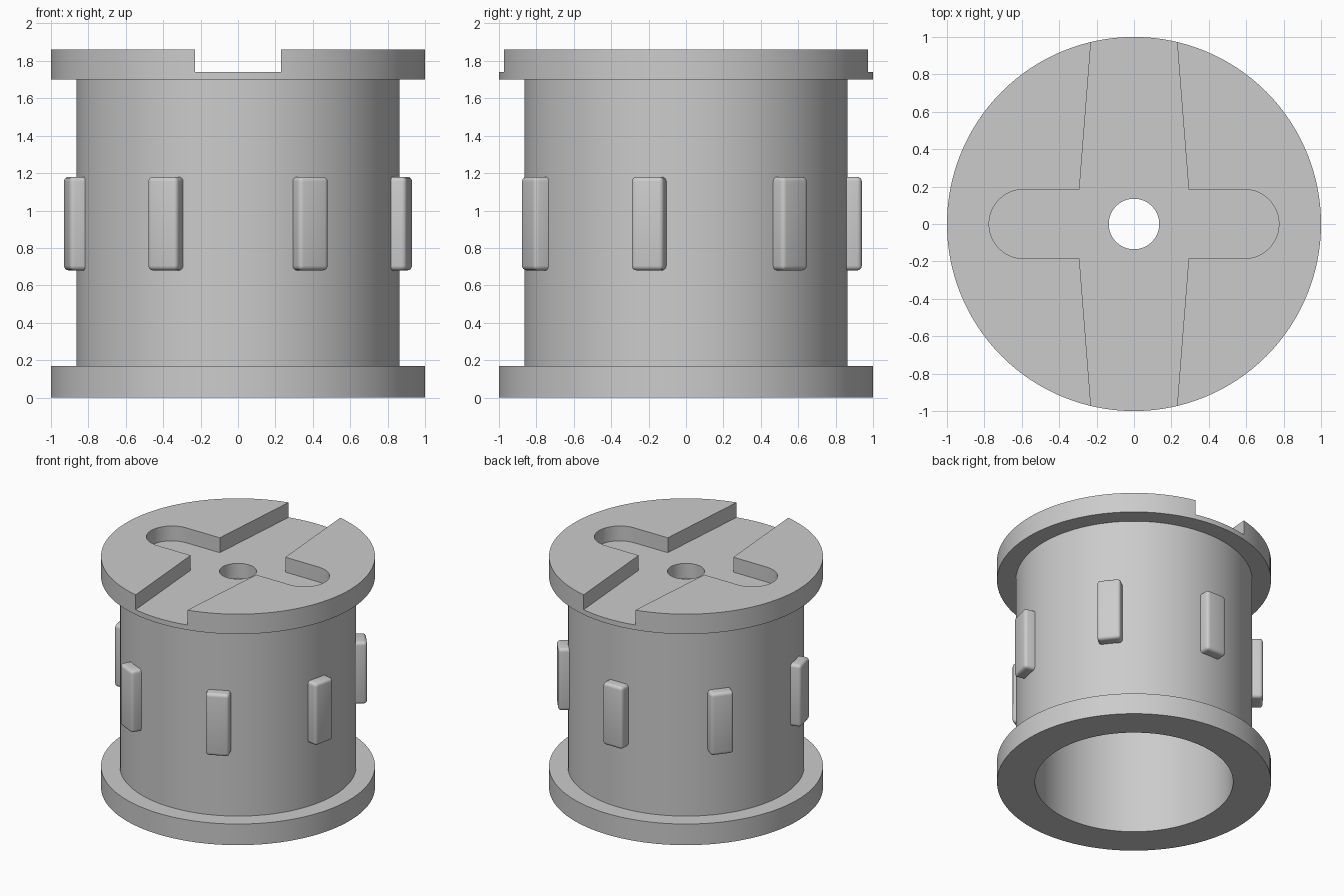
import bpy, bmesh
from math import sin, cos, pi, radians
from mathutils import Matrix, Vector

cube = bpy.data.objects.get("Cube")
if cube:
    bpy.data.objects.remove(cube, do_unlink=True)

SEGMENTS = 128
SLOT_FLOOR = 1.74

grey = bpy.data.materials.new("plain grey")
grey.use_nodes = True
grey.diffuse_color = (0.6, 0.6, 0.6, 1)
grey.node_tree.nodes["Principled BSDF"].inputs["Base Color"].default_value = grey.diffuse_color


def make_object(name, bm):
    bmesh.ops.recalc_face_normals(bm, faces=bm.faces)
    mesh = bpy.data.meshes.new(name)
    bm.to_mesh(mesh)
    bm.free()
    mesh.materials.append(grey)
    obj = bpy.data.objects.new(name, mesh)
    bpy.context.collection.objects.link(obj)
    return obj


def select_only(obj):
    bpy.ops.object.select_all(action="DESELECT")
    obj.select_set(True)
    bpy.context.view_layer.objects.active = obj


def smooth(obj):
    select_only(obj)
    bpy.ops.object.shade_smooth_by_angle(angle=radians(35))


def lathe(name, profile):
    """Revolve a closed (radius, height) profile about the z axis."""
    bm = bmesh.new()
    verts = [bm.verts.new((r, 0, z)) for r, z in profile]
    edges = [bm.edges.new((a, b)) for a, b in zip(verts, verts[1:] + verts[:1])]
    bmesh.ops.spin(bm, geom=verts + edges, cent=(0, 0, 0), axis=(0, 0, 1),
                   angle=2 * pi, steps=SEGMENTS, use_merge=True)
    bmesh.ops.remove_doubles(bm, verts=bm.verts, dist=1e-5)
    return make_object(name, bm)


def prism(name, outline, bottom, top):
    bm = bmesh.new()
    face = bm.faces.new([bm.verts.new((x, y, bottom)) for x, y in outline])
    new = bmesh.ops.extrude_face_region(bm, geom=[face])["geom"]
    bmesh.ops.translate(bm, vec=(0, 0, top - bottom),
                        verts=[v for v in new if isinstance(v, bmesh.types.BMVert)])
    return make_object(name, bm)


# Hollow spool: flanged sleeve, open below, with a pierced top plate
body = lathe("spool_body", [
    (0.135, 1.86), (1, 1.86), (1, 1.70), (0.863, 1.70), (0.863, 0.17),
    (1, 0.17), (1, 0), (0.723, 0), (0.723, 1.62), (0.135, 1.62)])

# Cross-shaped recess: tapered slot front to back, rounded pocket side to side
half, neck, centre = 0.185, 0.292, 0.59
edge = 0.224  # slot half width just beyond the rim
right = [(edge, -1.05), (neck, -half)]
right += [(centre + half * cos(a), half * sin(a))
          for a in (pi * (i / 24 - 0.5) for i in range(25))]
right += [(neck, half), (edge, 1.05)]
outline = right + [(-x, -y) for x, y in right]
cutter = prism("recess_cutter", outline, SLOT_FLOOR, 2)
cutter.hide_render = True

cut = body.modifiers.new("recess", "BOOLEAN")
cut.operation = "DIFFERENCE"
cut.solver = "EXACT"
cut.object = cutter
select_only(body)
bpy.ops.object.modifier_apply(modifier=cut.name)
bpy.data.objects.remove(cutter, do_unlink=True)
smooth(body)

# Seven rounded lugs around the sleeve, one at the back
LUGS = 7
for i in range(LUGS):
    bm = bmesh.new()
    bmesh.ops.create_cube(bm, size=1)
    bmesh.ops.scale(bm, vec=Vector((0.176, 0.14, 0.5)), verts=bm.verts)
    bmesh.ops.bevel(bm, geom=bm.edges[:], offset=0.025, segments=4,
                    profile=0.5, affect="EDGES")
    bmesh.ops.translate(bm, vec=(0, 0.87, 0.93), verts=bm.verts)
    bm.transform(Matrix.Rotation(2 * pi * i / LUGS, 4, "Z"))
    smooth(make_object(f"lug_{i + 1}", bm))
